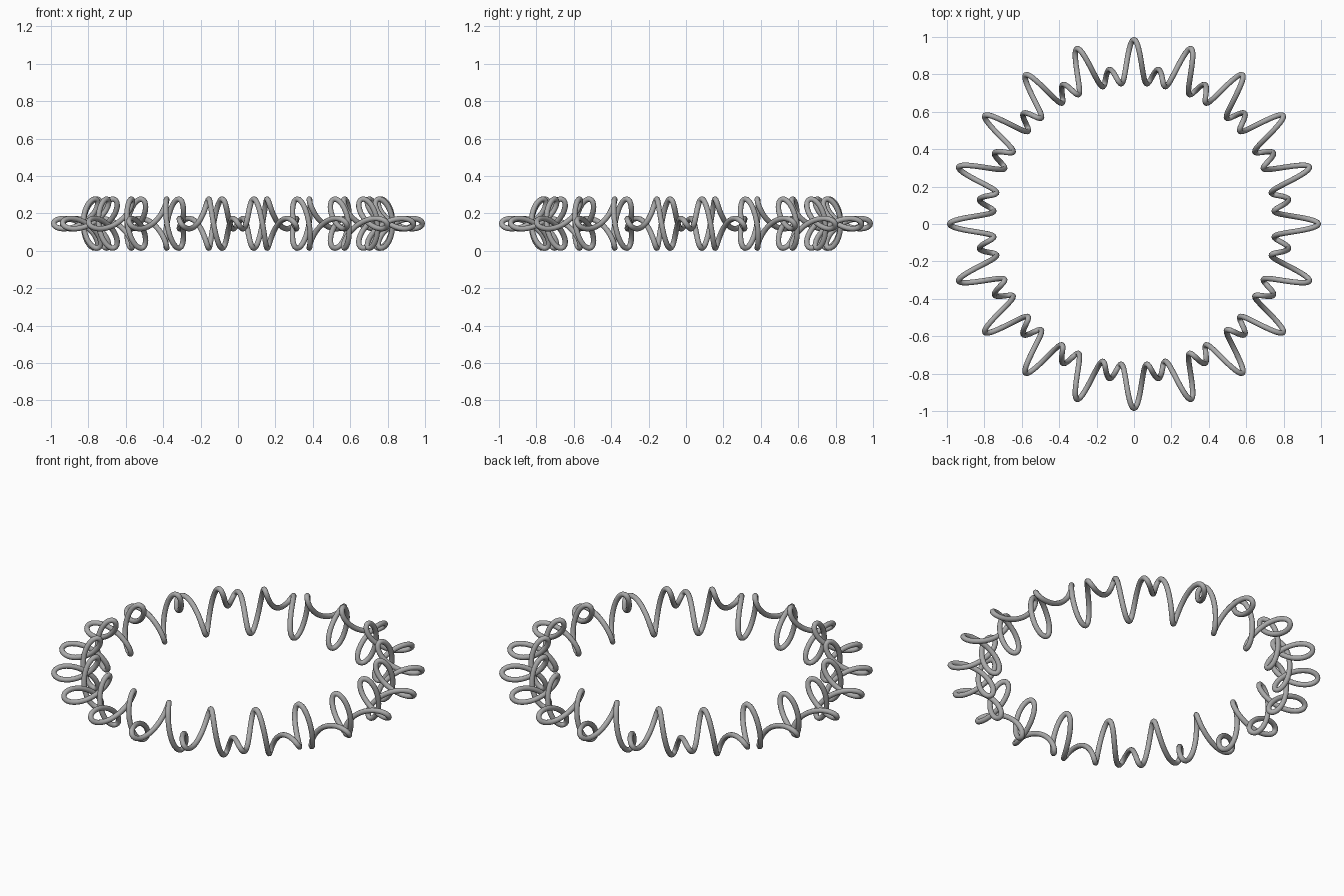
import bpy
from math import sin, cos, pi, tau

cube = bpy.data.objects.get("Cube")
if cube:
    bpy.data.objects.remove(cube, do_unlink=True)

PERIODS = 20        # petal groups around the ring
STEPS = 60          # samples per group
RING = 0.8365       # radius of the ring's core circle
SIZE = 0.0745       # half the petal length
WIRE = 0.0145       # wire radius
MID_Z = 1.76 * SIZE + WIRE

# Grey wire material
grey = bpy.data.materials.new("grey_wire")
grey.use_nodes = True
colour = (0.4, 0.4, 0.4, 1)
grey.diffuse_color = colour
bsdf = next(n for n in grey.node_tree.nodes if n.type == 'BSDF_PRINCIPLED')
bsdf.inputs["Base Color"].default_value = colour


def wire_point(t):
    """Three-petal rose swept around the ring."""
    p = PERIODS * t
    r = RING + SIZE * (cos(p) + cos(2 * p))
    z = MID_Z + SIZE * (sin(p) - sin(2 * p))
    return (r * cos(t), r * sin(t), z, 1)


# Closed wire path with a round bevel
curve = bpy.data.curves.new("coiled_wire_ring", 'CURVE')
curve.dimensions = '3D'
curve.bevel_depth = WIRE
curve.bevel_resolution = 4
spline = curve.splines.new('POLY')
count = PERIODS * STEPS
spline.points.add(count - 1)
for i, point in enumerate(spline.points):
    point.co = wire_point(tau * i / count)
spline.use_cyclic_u = True
spline.use_smooth = True
curve.materials.append(grey)

ring = bpy.data.objects.new("coiled_wire_ring", curve)
bpy.context.scene.collection.objects.link(ring)

# Turn the wire into a smooth mesh
bpy.ops.object.select_all(action='DESELECT')
ring.select_set(True)
bpy.context.view_layer.objects.active = ring
bpy.ops.object.convert(target='MESH')
bpy.ops.object.shade_smooth()
